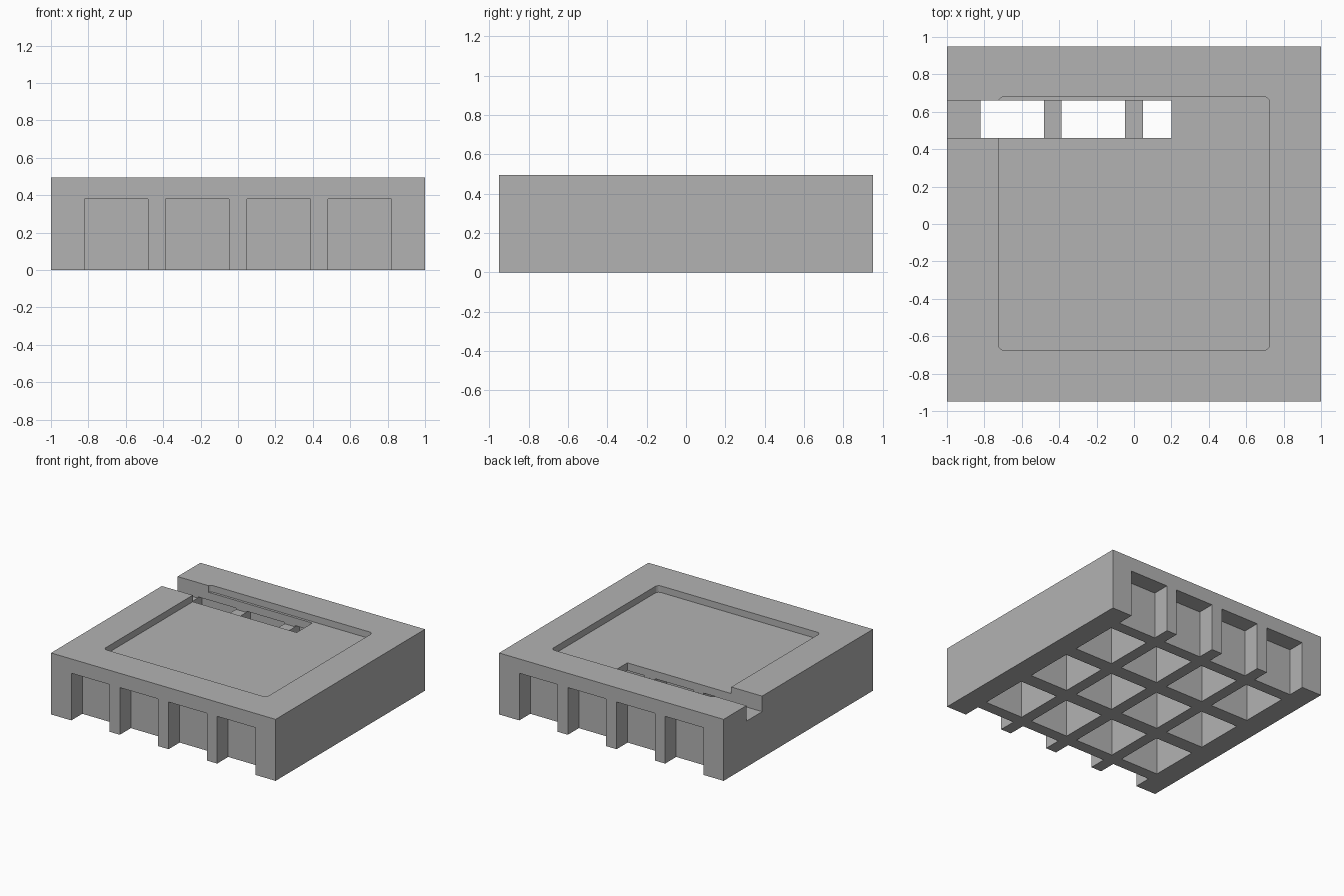
import bpy
import bmesh

default = bpy.data.objects.get("Cube")
if default:
    bpy.data.objects.remove(default, do_unlink=True)

HALF_Y, HEIGHT = 0.95, 0.495
SOCKET_TOP = 0.38
OVER = 0.1  # how far cutters reach past the block

grey = bpy.data.materials.new("plain grey")
grey.use_nodes = True
colour = (0.45, 0.45, 0.45, 1)
grey.diffuse_color = colour
grey.node_tree.nodes["Principled BSDF"].inputs["Base Color"].default_value = colour


def add_box(bm, low, high):
    verts = bmesh.ops.create_cube(bm, size=1)["verts"]
    for v in verts:
        for i in range(3):
            v.co[i] = low[i] if v.co[i] < 0 else high[i]
    return verts


def make_object(name, bm):
    mesh = bpy.data.meshes.new(name)
    bm.to_mesh(mesh)
    bm.free()
    obj = bpy.data.objects.new(name, mesh)
    bpy.context.collection.objects.link(obj)
    return obj


def cut(target, bm):
    """Subtract the cutter mesh from the target, then discard the cutter."""
    cutter = make_object("cutter", bm)
    cutter.hide_render = True
    mod = target.modifiers.new("cut", "BOOLEAN")
    mod.operation, mod.solver, mod.object = "DIFFERENCE", "EXACT", cutter
    bpy.context.view_layer.objects.active = target
    bpy.ops.object.modifier_apply(modifier=mod.name)
    bpy.data.objects.remove(cutter, do_unlink=True)


# Solid block
bm = bmesh.new()
add_box(bm, (-1, -HALF_Y, 0), (1, HALF_Y, HEIGHT))
block = make_object("tray_block", bm)
block.data.materials.append(grey)

# Underside sockets: three closed rows, plus open notches at front and back
columns = [-0.65, -0.2175, 0.2175, 0.65]
rows = [(y - 0.2, y + 0.2) for y in (-0.515, 0, 0.515)]
rows += [(-HALF_Y - OVER, -0.81), (0.81, HALF_Y + OVER)]
bm = bmesh.new()
for x in columns:
    for y0, y1 in rows:
        add_box(bm, (x - 0.17, y0, -OVER), (x + 0.17, y1, SOCKET_TOP))
cut(block, bm)

# Shallow top recess with rounded corners
bm = bmesh.new()
add_box(bm, (-0.725, -0.675, HEIGHT - 0.053), (0.725, 0.68, HEIGHT + OVER))
upright = [e for e in bm.edges
           if abs(e.verts[0].co.z - e.verts[1].co.z) > 0.01]
bmesh.ops.bevel(bm, geom=upright, offset=0.03, segments=5, profile=0.5,
                affect="EDGES")
cut(block, bm)

# Side slot that breaks through into the back row of sockets
bm = bmesh.new()
add_box(bm, (-1 - OVER, 0.46, 0.37), (0.2, 0.66, HEIGHT + OVER))
cut(block, bm)
